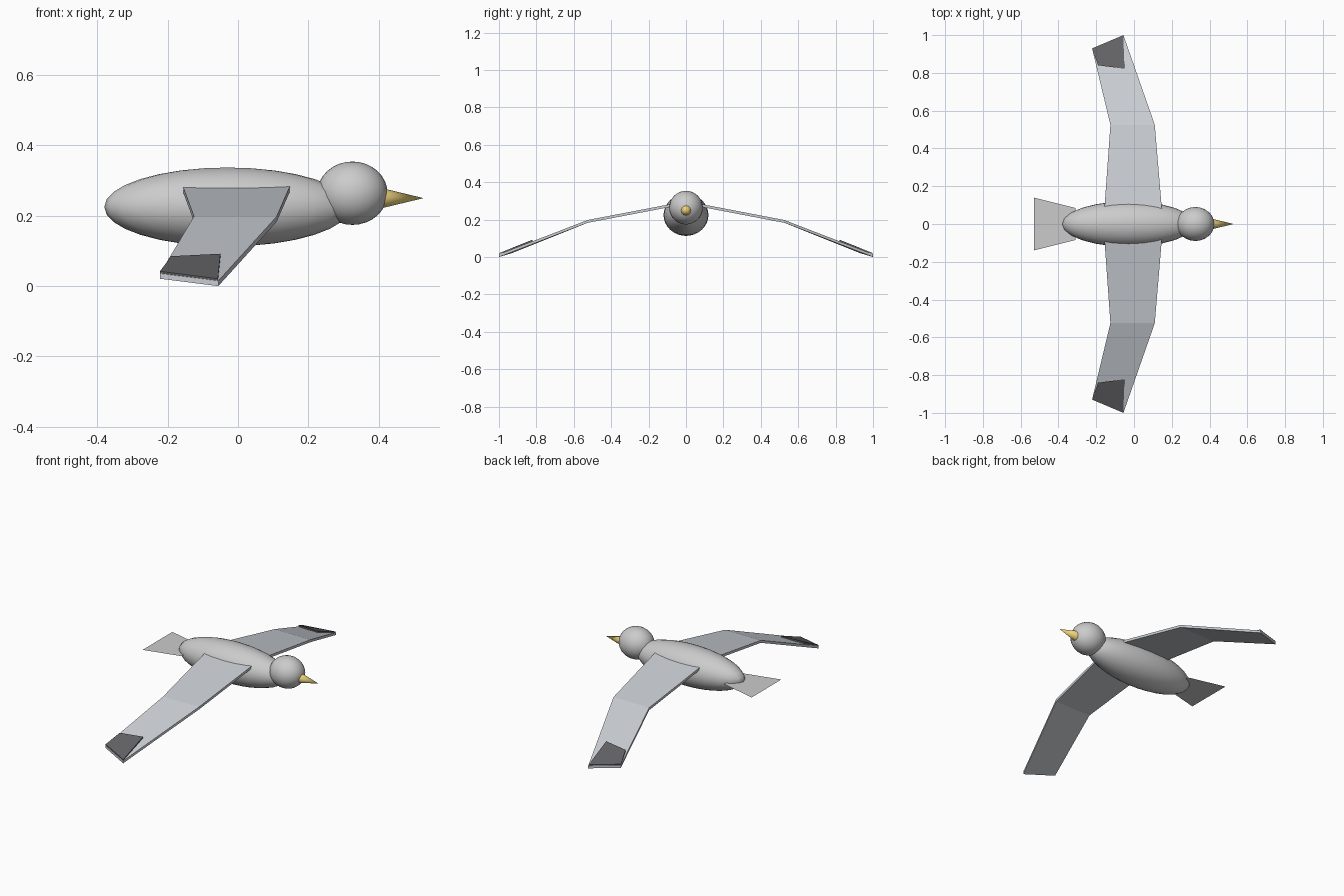
import bpy, bmesh
from mathutils import Vector
from math import pi, radians

if "Cube" in bpy.data.objects:
    bpy.data.objects.remove(bpy.data.objects["Cube"])


def paint(ob, name, rgb):
    mat = bpy.data.materials.get(name) or bpy.data.materials.new(name)
    mat.diffuse_color = (*rgb, 1)
    mat.use_nodes = True
    mat.node_tree.nodes["Principled BSDF"].inputs["Base Color"].default_value = mat.diffuse_color
    ob.data.materials.append(mat)


def ellipsoid(name, center, radii, segments=24, rings=16):
    bpy.ops.mesh.primitive_uv_sphere_add(segments=segments, ring_count=rings, radius=1, location=center)
    ob = bpy.context.object
    ob.name = name
    ob.scale = radii
    bpy.ops.object.transform_apply(location=False, rotation=False, scale=True)
    bpy.ops.object.shade_smooth()
    return ob


def plate(name, rows, thickness, side=1):
    """Skin a sheet over rows of (trailing, leading) points and close it downwards."""
    bm = bmesh.new()

    def add(p, dz):
        return bm.verts.new(Vector((p[0], p[1] * side, p[2] - dz)))

    top = [[add(p, 0) for p in row] for row in rows]
    low = [[add(p, thickness) for p in row] for row in rows] if thickness else None
    for i in range(len(rows) - 1):
        (a, b), (d, c) = top[i], top[i + 1]
        bm.faces.new((a, b, c, d))
        if low:
            (e, f), (h, g) = low[i], low[i + 1]
            bm.faces.new((e, h, g, f))
            bm.faces.new((a, d, h, e))
            bm.faces.new((b, f, g, c))
    if low:
        for i in (0, -1):
            bm.faces.new((top[i][0], low[i][0], low[i][1], top[i][1]))
    bmesh.ops.recalc_face_normals(bm, faces=bm.faces)
    me = bpy.data.meshes.new(name)
    bm.to_mesh(me)
    bm.free()
    ob = bpy.data.objects.new(name, me)
    bpy.context.collection.objects.link(ob)
    return ob


WHITE, GREY = (0.8, 0.8, 0.78), (0.58, 0.61, 0.65)
DARK, YELLOW = (0.12, 0.12, 0.13), (0.85, 0.65, 0.2)

# Body and head
paint(ellipsoid("body", (-0.03, 0, 0.225), (0.35, 0.12, 0.112)), "white_feather", WHITE)
paint(ellipsoid("head", (0.325, 0, 0.264), (0.1, 0.09, 0.09)), "white_feather", WHITE)

# Beak
bpy.ops.mesh.primitive_cone_add(vertices=12, radius1=0.03, radius2=0, depth=0.125,
                                location=(0.465, 0, 0.25), rotation=(0, pi / 2, 0))
beak = bpy.context.object
beak.name = "beak"
bpy.ops.object.shade_smooth_by_angle(angle=radians(40))
paint(beak, "yellow_beak", YELLOW)

# Tail: thin flat fan
tail = plate("tail", [((-0.53, -0.14, 0.22), (-0.31, -0.085, 0.22)),
                      ((-0.53, 0.14, 0.22), (-0.31, 0.085, 0.22))], 0)
paint(tail, "white_feather", WHITE)

# Wings with dark tips, drooping outward
wing_rows = [((-0.158, 0.06, 0.287), (0.149, 0.06, 0.287)),
             ((-0.125, 0.525, 0.198), (0.11, 0.525, 0.198)),
             ((-0.222, 0.93, 0.036), (-0.056, 1.0, 0.015))]
tip_rows = [((-0.19, 0.84, 0.085), (-0.05, 0.822, 0.092)),
            ((-0.222, 0.928, 0.042), (-0.057, 0.998, 0.021))]
for label, side in (("left", 1), ("right", -1)):
    paint(plate(label + "_wing", wing_rows, 0.015, side), "grey_feather", GREY)
    paint(plate(label + "_wing_tip", tip_rows, 0.01, side), "dark_feather", DARK)
